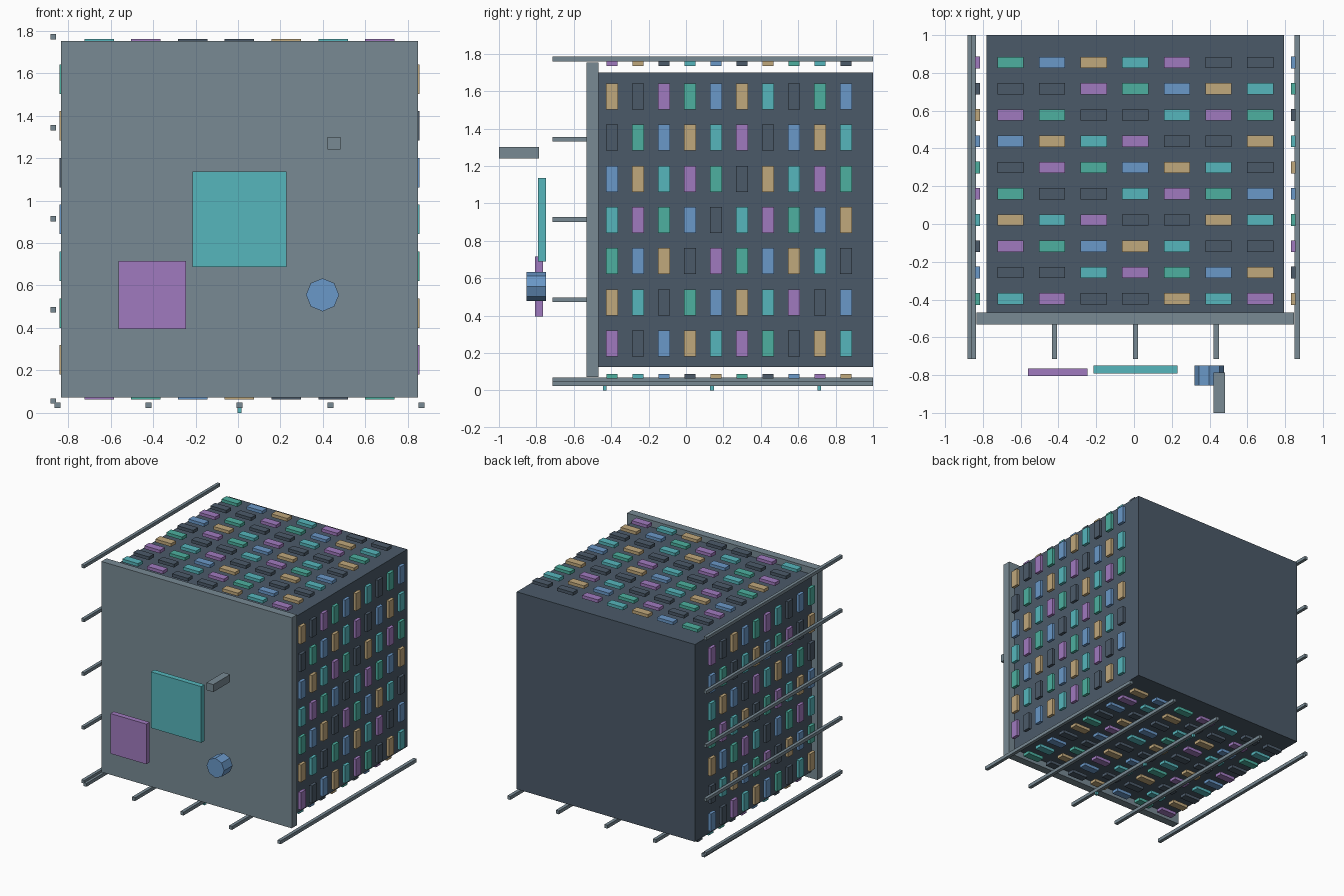
import bpy, bmesh, math
from mathutils import Matrix, Vector

if "Cube" in bpy.data.objects:
    bpy.data.objects.remove(bpy.data.objects["Cube"])


def material(name, hexcode):
    lin = []
    for i in (0, 2, 4):
        c = int(hexcode[i:i + 2], 16) / 255
        lin.append(c / 12.92 if c <= 0.04045 else ((c + 0.055) / 1.055) ** 2.4)
    m = bpy.data.materials.new(name)
    m.diffuse_color = (*lin, 1)
    m.use_nodes = True
    m.node_tree.nodes["Principled BSDF"].inputs["Base Color"].default_value = m.diffuse_color
    return m


GREY = material("panel grey", "788A94")
SLATE = material("dark slate", "4B5A69")
CYAN = material("cyan", "56B6BC")
PURPLE = material("purple", "A07ABF")
GREEN = material("sea green", "4DB0A0")
BLUE = material("blue", "6A98C8")
TAN = material("tan", "C0A87C")
PALETTE = [CYAN, PURPLE, GREEN, BLUE, TAN, SLATE]
DARK = 5


def finish(name, bm, mats):
    me = bpy.data.meshes.new(name)
    bm.to_mesh(me)
    bm.free()
    for m in mats:
        me.materials.append(m)
    ob = bpy.data.objects.new(name, me)
    bpy.context.collection.objects.link(ob)
    return ob


def add_box(bm, centre, size, index=0):
    mat = Matrix.Translation(centre) @ Matrix.Diagonal((*size, 1))
    verts = bmesh.ops.create_cube(bm, size=1, matrix=mat)["verts"]
    for f in {f for v in verts for f in v.link_faces}:
        f.material_index = index


def box(name, lo, hi, mat):
    bm = bmesh.new()
    lo, hi = Vector(lo), Vector(hi)
    add_box(bm, (lo + hi) / 2, hi - lo)
    return finish(name, bm, [mat])


CX, CZ = 0.007, 0.912      # centre line of the block
OFF, THICK = 0.836, 0.025  # distance of the lights from it, and thickness

# Main block and the front panel
box("main_block", (CX - 0.787, -0.47, CZ - 0.787), (CX + 0.787, 1.0, CZ + 0.787), SLATE)
box("front_panel", (CX - 0.84, -0.532, CZ - 0.84), (CX + 0.84, -0.468, CZ + 0.84), GREY)

# Tiles hovering over the two sides: 10 along y, 7 up
for name, side, shift, gap in (("right_tiles", 1, 1, 1), ("left_tiles", -1, 4, 2)):
    bm = bmesh.new()
    for r in range(7):
        for j in range(10):
            idx = DARK if (j - r) % 6 == gap else (shift + 3 * r + j) % 5
            add_box(bm, (CX + side * OFF, -0.396 + 0.139 * j, 0.25 + 0.2203 * r),
                    (THICK, 0.063, 0.139), idx)
    finish(name, bm, PALETTE)

# Tiles over the top and under the bottom: 10 along y, 7 across
for name, side, shift, gap in (("top_tiles", 1, 0, (2, 3)), ("bottom_tiles", -1, 1, (4, 5))):
    bm = bmesh.new()
    for i in range(10):
        for k in range(7):
            idx = DARK if (k + 2 * i) % 7 in gap else (shift + 3 * i + k) % 5
            add_box(bm, (CX + 0.2203 * (k - 3), -0.396 + 0.139 * i, CZ + side * OFF),
                    (0.139, 0.06, THICK), idx)
    finish(name, bm, PALETTE)

# Long rails on the left side and underneath
for n in range(5):
    z = 0.056 + 0.429 * n
    box(f"left_rail_{n}", (-0.882, -0.715, z - 0.0125), (-0.857, 1.0, z + 0.0125), GREY)
    x = CX + 0.4285 * (n - 2)
    box(f"bottom_rail_{n}", (x - 0.0135, -0.715, 0.023), (x + 0.0135, 1.0, 0.05), GREY)

# Small pegs under the middle rail
for n in range(3):
    y = -0.434 + 0.573 * n
    box(f"peg_{n}", (CX - 0.01, y - 0.01, 0.0), (CX + 0.01, y + 0.01, 0.024), CYAN)

# Parts floating before the front panel
box("large_plate", (-0.214, -0.791, 0.688), (0.229, -0.748, 1.136), CYAN)
box("small_plate", (-0.562, -0.806, 0.396), (-0.245, -0.764, 0.716), PURPLE)
box("grey_bar", (0.422, -1.0, 1.24), (0.482, -0.787, 1.3), GREY)
bm = bmesh.new()
bmesh.ops.create_cone(bm, cap_ends=True, segments=8, radius1=0.078, radius2=0.078, depth=0.106,
                      matrix=Matrix.Translation((0.398, -0.801, 0.556)) @ Matrix.Rotation(math.pi / 2, 4, "X"))
finish("octagonal_knob", bm, [BLUE])
